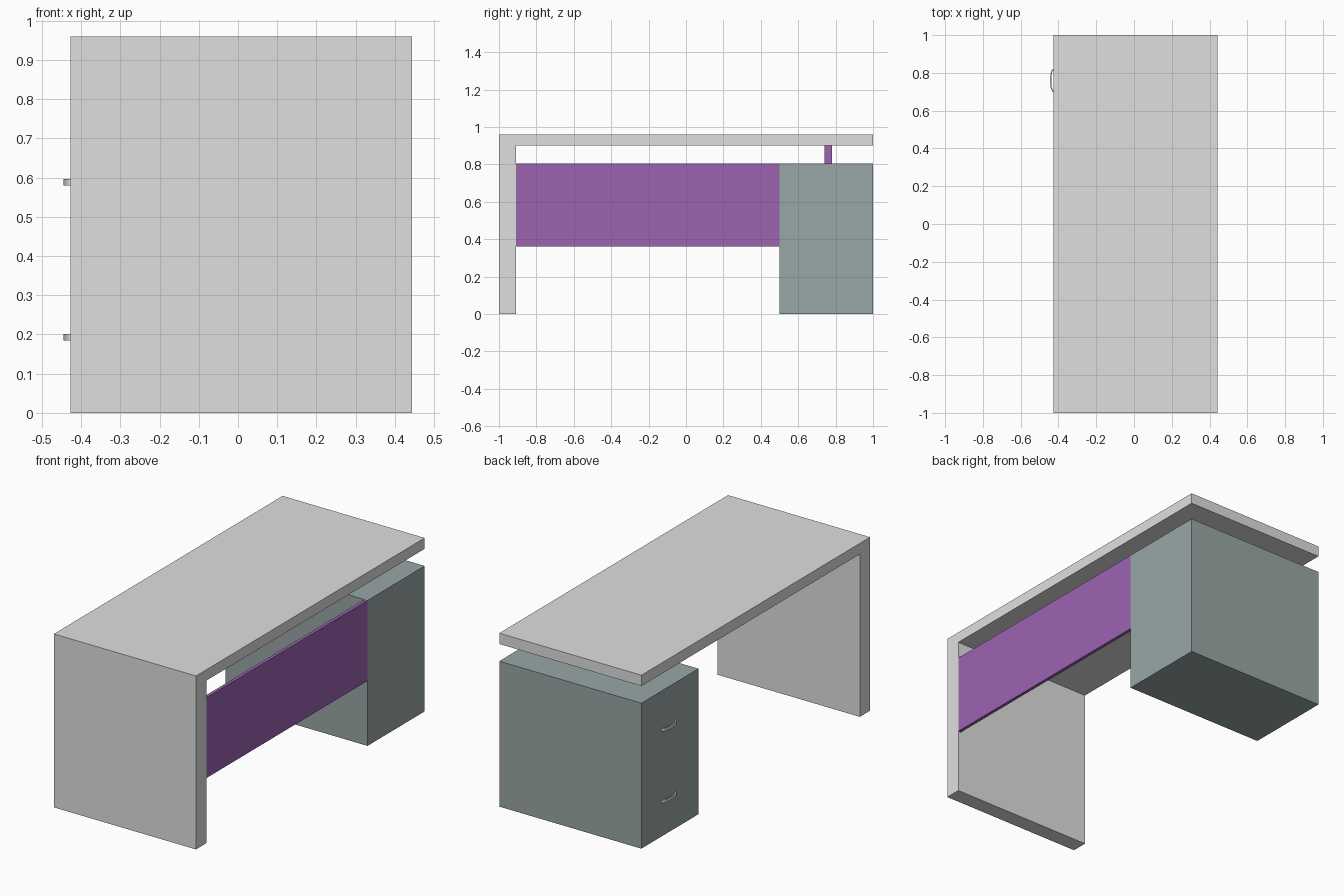
import bpy, bmesh
from math import sin, cos, pi

if "Cube" in bpy.data.objects:
    bpy.data.objects.remove(bpy.data.objects["Cube"], do_unlink=True)


def material(name, rgb):
    m = bpy.data.materials.new(name)
    m.use_nodes = True
    m.diffuse_color = (*rgb, 1)
    m.node_tree.nodes["Principled BSDF"].inputs["Base Color"].default_value = (*rgb, 1)
    return m


GREY = material("light_grey", (0.74, 0.74, 0.74))
PURPLE = material("purple", (0.34, 0.125, 0.45))
GREEN = material("grey_green", (0.315, 0.386, 0.38))


def prism(name, profile, axis, lo, hi, mat):
    """Extrude a 2D outline along x or z from lo to hi."""
    bm = bmesh.new()
    place = (lambda a, b: (lo, a, b)) if axis == "x" else (lambda a, b: (a, b, lo))
    face = bm.faces.new([bm.verts.new(place(a, b)) for a, b in profile])
    out = bmesh.ops.extrude_face_region(bm, geom=[face])["geom"]
    step = (hi - lo, 0, 0) if axis == "x" else (0, 0, hi - lo)
    bmesh.ops.translate(bm, vec=step, verts=[v for v in out if isinstance(v, bmesh.types.BMVert)])
    bmesh.ops.recalc_face_normals(bm, faces=bm.faces)
    mesh = bpy.data.meshes.new(name)
    bm.to_mesh(mesh)
    bm.free()
    mesh.materials.append(mat)
    ob = bpy.data.objects.new(name, mesh)
    bpy.context.collection.objects.link(ob)
    return ob


def box(name, x, y, z, mat):
    return prism(name, [(y[0], z[0]), (y[1], z[0]), (y[1], z[1]), (y[0], z[1])], "x", *x, mat)


LEFT, RIGHT = -0.427, 0.443

# Desk top and end leg as one folded slab
prism("top_and_leg", [(-1, 0), (-0.91, 0), (-0.91, 0.9), (1, 0.9), (1, 0.96), (-1, 0.96)],
      "x", LEFT, RIGHT, GREY)

# Drawer pedestal, modesty panel and the spacer holding up the top
box("drawer_pedestal", (LEFT, RIGHT), (0.5, 1), (0, 0.805), GREEN)
box("modesty_panel", (RIGHT - 0.018, RIGHT), (-0.91, 0.5), (0.36, 0.805), PURPLE)
box("top_spacer", (-0.22, 0.24), (0.74, 0.78), (0.805, 0.9), PURPLE)

# Bowed drawer handles
STEPS = 12


def bow(half, depth):
    angles = [pi * i / STEPS for i in range(STEPS + 1)]
    return [(LEFT - depth * sin(a), 0.76 - half * cos(a)) for a in angles]


for level, z in (("lower", 0.193), ("upper", 0.588)):
    outline = bow(0.062, 0.018) + bow(0.052, 0.011)[::-1]
    prism(level + "_handle", outline, "z", z - 0.008, z + 0.008, GREY)
